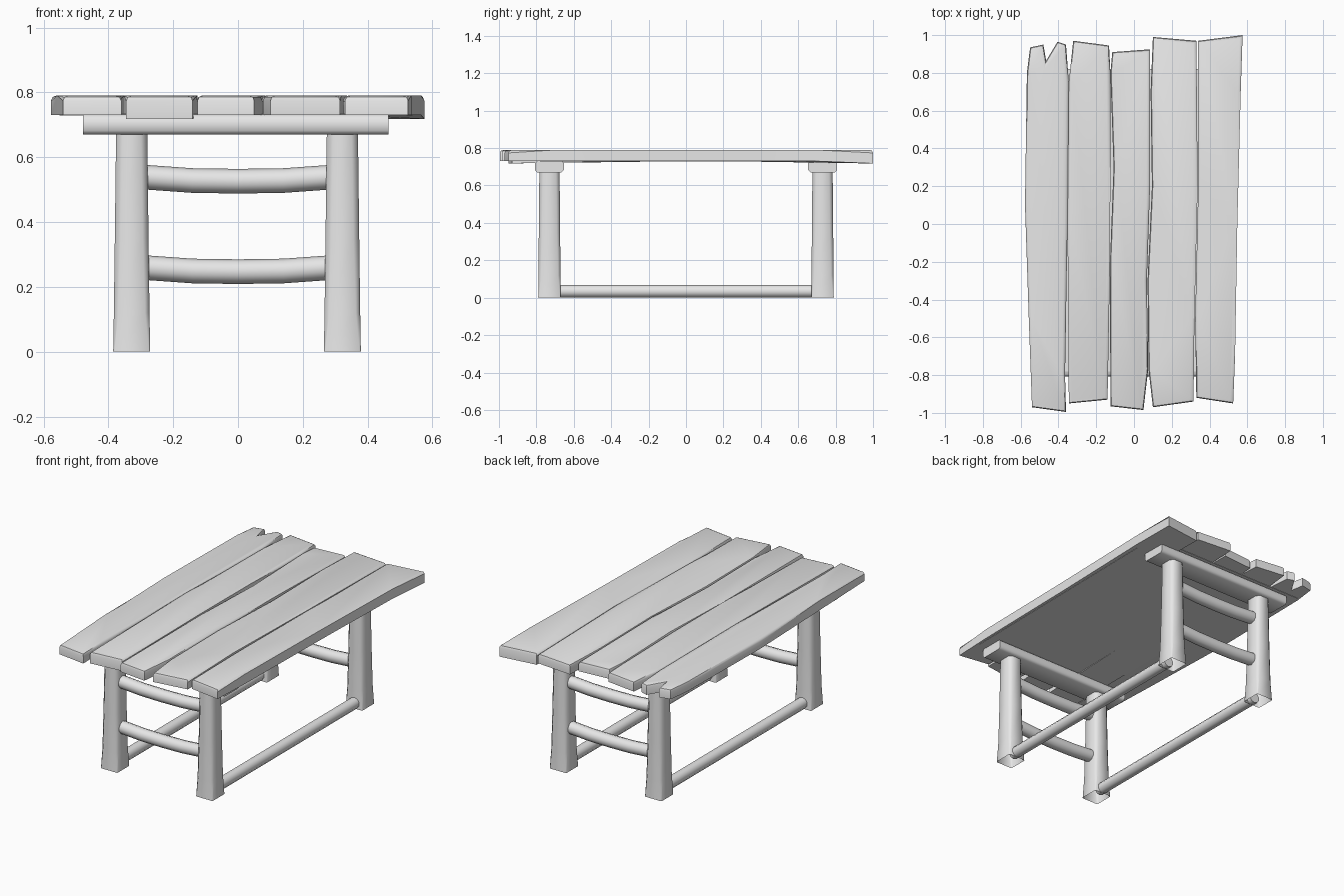
import bpy, bmesh, math
from mathutils import Vector

cube = bpy.data.objects.get("Cube")
if cube:
    bpy.data.objects.remove(cube, do_unlink=True)

wood = bpy.data.materials.new("grey_wood")
wood.use_nodes = True
GREY = (0.8, 0.8, 0.8, 1)
wood.diffuse_color = GREY
wood.node_tree.nodes["Principled BSDF"].inputs["Base Color"].default_value = GREY


def finish(name, bm, angle=50):
    bmesh.ops.recalc_face_normals(bm, faces=bm.faces[:])
    mesh = bpy.data.meshes.new(name)
    bm.to_mesh(mesh)
    bm.free()
    mesh.materials.append(wood)
    ob = bpy.data.objects.new(name, mesh)
    bpy.context.collection.objects.link(ob)
    bpy.ops.object.select_all(action='DESELECT')
    ob.select_set(True)
    bpy.context.view_layer.objects.active = ob
    bpy.ops.object.shade_smooth_by_angle(angle=math.radians(angle))
    return ob


def loft(name, rings, caps=(True, True), angle=50):
    """Skin a row of equal-sized point rings."""
    bm = bmesh.new()
    loops = [[bm.verts.new(p) for p in ring] for ring in rings]
    n = len(loops[0])
    for a, b in zip(loops, loops[1:]):
        for i in range(n):
            j = (i + 1) % n
            bm.faces.new((a[i], a[j], b[j], b[i]))
    for cap, loop in zip(caps, (loops[0], loops[-1])):
        if cap:
            bm.faces.new(loop)
    return finish(name, bm, angle)


def plank(name, outline, drop_end):
    """Board with an irregular outline and softened upper edges."""
    bm = bmesh.new()
    base = [bm.verts.new((x, y, 0.73)) for x, y in outline]
    face = bm.faces.new(base)
    ext = bmesh.ops.extrude_face_region(bm, geom=[face])
    top = [v for v in ext["geom"] if isinstance(v, bmesh.types.BMVert)]
    for v in top:
        v.co.z = 0.79
    # one worn end hangs a little lower
    for v in base:
        if v.co.y * drop_end > 0.9:
            v.co.z -= 0.012
    rim = [e for e in bm.edges if all(v in top for v in e.verts)]
    bmesh.ops.bevel(bm, geom=rim, offset=0.016, segments=2, profile=0.5,
                    affect='EDGES', clamp_overlap=True)
    finish(name, bm, 40)


# Table top: five weathered boards
plank("plank_1", [(-.54, -.97), (-.36, -.995), (-.365, -.8), (-.352, .0), (-.345, .75),
                  (-.36, .95), (-.405, .965), (-.465, .865), (-.48, .95), (-.55, .935),
                  (-.567, .8), (-.577, .1), (-.557, -.5)], 0)
plank("plank_2", [(-.345, -.95), (-.14, -.93), (-.127, -.2), (-.125, .3), (-.125, .8),
                  (-.132, .945), (-.322, .97), (-.345, .75), (-.352, 0)], -1)
plank("plank_3", [(-.125, -.965), (.05, -.985), (.075, -.77), (.068, -.3), (.085, .2),
                  (.085, .925), (-.115, .91), (-.125, .8), (-.108, .3), (-.127, -.2)], 0)
plank("plank_4", [(.1, -.97), (.315, -.94), (.32, -.5), (.337, .2), (.33, .97),
                  (.1, .99), (.088, .7), (.095, .2), (.072, -.3), (.077, -.77)], 0)
plank("plank_5", [(.33, -.92), (.525, -.95), (.535, -.7), (.547, 0), (.565, .7),
                  (.575, 1.0), (.34, .97), (.34, .2), (.324, -.5)], 1)

# Thin board closing the gaps underneath
loft("underside", [[(-.54, -.78, z), (.52, -.78, z), (.54, .82, z), (-.55, .82, z)]
                   for z in (.728, .735)])


def chamfered(w, d, c):
    """Rectangle with cut corners, as (u, v) pairs."""
    return [(w - c, -d), (w, c - d), (w, d - c), (w - c, d),
            (c - w, d), (-w, d - c), (-w, c - d), (c - w, -d)]


def pole(name, points, radius, along):
    """Round bar following points on the x or y axis."""
    rings = []
    for p in points:
        ring = []
        for i in range(10):
            a = math.tau * (i + .5) / 10
            u, v = radius * math.cos(a), radius * math.sin(a)
            ring.append(Vector(p) + Vector((0, u, v) if along == 'x' else (u, 0, v)))
        rings.append(ring)
    loft(name, rings, angle=60)


for sy, end in ((-1, "front"), (1, "back")):
    y = .73 * sy
    # Cross beam carrying the boards
    loft(end + "_beam", [[(x, y + u, .701 + v) for u, v in chamfered(.077, .031, .012)]
                         for x in (-.478, .465)])
    # Two sagging rungs
    for z, label in ((.538, "upper"), (.259, "lower")):
        pole(f"{end}_{label}_rung",
             [(-.31, y, z + .002), (-.28, y, z), (-.14, y, z - .01), (0, y, z - .012),
              (.14, y, z - .01), (.28, y, z), (.31, y, z + .002)], .038, 'x')
    # Tapered legs, open at the foot
    for sx, side in ((-1, "right"), (1, "left")):
        x = .328 * sx if sx < 0 else .322
        sections = [(0, .057, .060, .004), (.12, .055, .059, .014),
                    (.35, .052, .057, .018), (.68, .048, .054, .02)]
        loft(f"{end}_{side}_leg",
             [[(x + u, y + v, z) for u, v in chamfered(w, d, c)]
              for z, w, d, c in sections], caps=(False, True), angle=60)

# Long floor stretchers
for sx, side in ((-1, "right"), (1, "left")):
    pole(side + "_stretcher", [(.325 * sx, -.7, .034), (.325 * sx, .7, .034)], .034, 'y')
